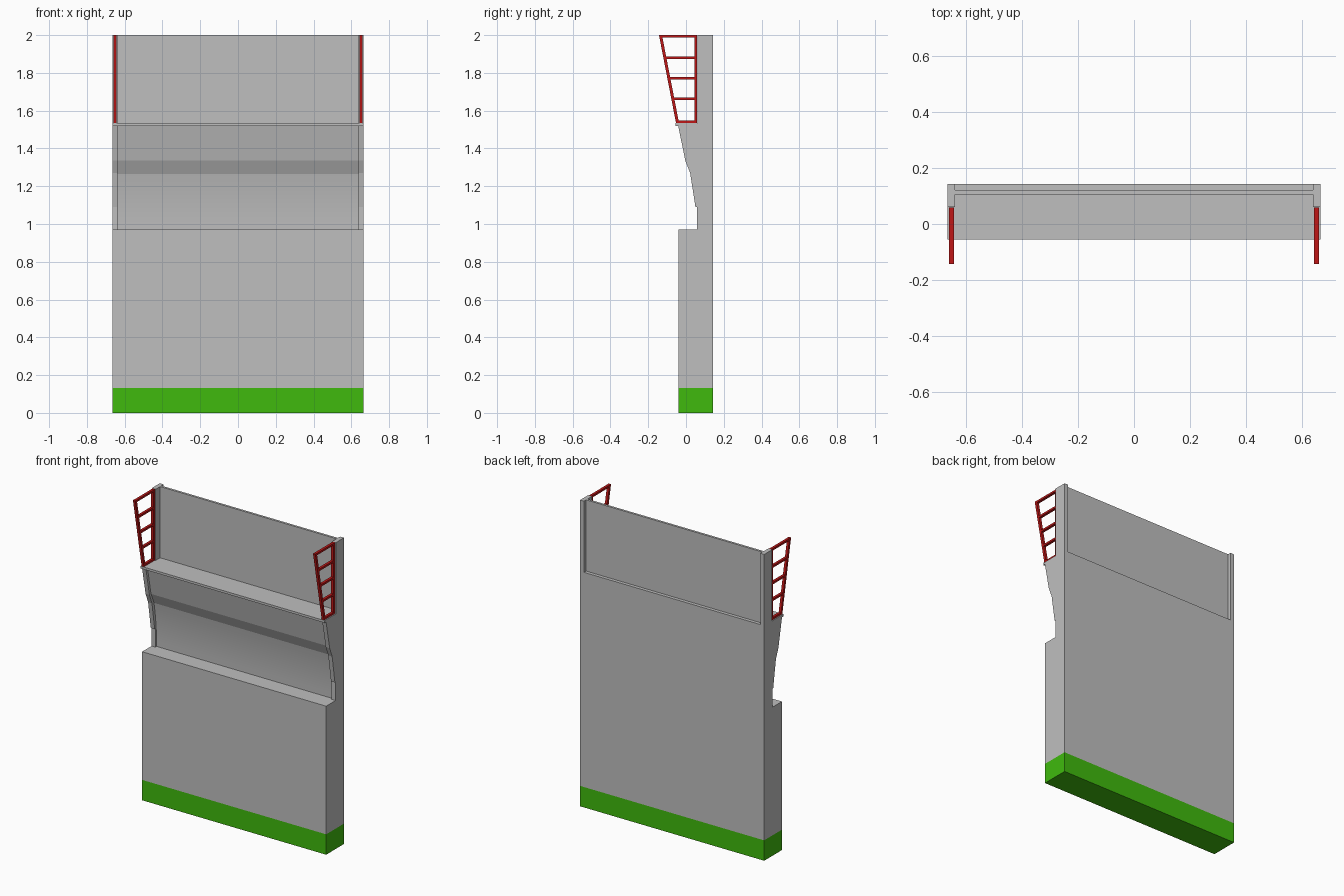
import bpy, bmesh
from mathutils import Vector

if "Cube" in bpy.data.objects:
    bpy.data.objects.remove(bpy.data.objects["Cube"])


def material(name, rgb):
    m = bpy.data.materials.new(name)
    m.use_nodes = True
    m.diffuse_color = (*rgb, 1)
    m.node_tree.nodes["Principled BSDF"].inputs["Base Color"].default_value = (*rgb, 1)
    return m


GREY = material("concrete grey", (0.52, 0.52, 0.52))
GREEN = material("grass green", (0.05, 0.49, 0.004))
RED = material("ladder red", (0.52, 0.008, 0.008))

HALF, INNER = 0.665, 0.637   # half width of wall, inner face of end posts
BACK, FRONT = 0.143, -0.04   # rear and front of the lower wall
SHELF = 1.535                # top of the shelf


def extrude_x(name, profile, x0, x1, mat):
    """Solid made by sweeping a (y, z) outline along x."""
    bm = bmesh.new()
    a = [bm.verts.new((x0, y, z)) for y, z in profile]
    b = [bm.verts.new((x1, y, z)) for y, z in profile]
    bm.faces.new(a)
    bm.faces.new(b)
    for i in range(len(a)):
        j = (i + 1) % len(a)
        bm.faces.new((a[i], a[j], b[j], b[i]))
    bmesh.ops.recalc_face_normals(bm, faces=bm.faces)
    mesh = bpy.data.meshes.new(name)
    bm.to_mesh(mesh)
    bm.free()
    mesh.materials.append(mat)
    obj = bpy.data.objects.new(name, mesh)
    bpy.context.collection.objects.link(obj)
    return obj


def box(name, x0, x1, y0, y1, z0, z1, mat):
    return extrude_x(name, [(y0, z0), (y1, z0), (y1, z1), (y0, z1)], x0, x1, mat)


def bar(name, p, q, width, x0, x1, mat):
    """Straight flat bar between two (y, z) points."""
    p, q = Vector(p), Vector(q)
    d = (q - p).normalized()
    n = Vector((-d.y, d.x)) * width / 2
    return extrude_x(name, [p - n, q - n, q + n, p + n], x0, x1, mat)


# Lower wall with green foot
box("green_foot", -HALF, HALF, FRONT, BACK, 0, 0.133, GREEN)
box("lower_wall", -HALF, HALF, FRONT, BACK, 0.133, 0.97, GREY)

# Curved wall face between the posts, easing to vertical at the bottom
steps = 8
curve = []
for i in range(steps + 1):
    t = i / steps
    curve.append((0.07 - 0.027 * t * t, 0.97 + 0.295 * t))
curved = extrude_x("curved_wall", [(BACK, 0.97)] + curve + [(BACK, 1.265)],
                   -INNER, INNER, GREY)
for poly in curved.data.polygons:
    poly.use_smooth = poly.normal.y < -0.9

# Overhanging band and the row of leaning panels above it
extrude_x("overhang_band", [(BACK, 1.265), (0.043, 1.265), (0.012, 1.335), (BACK, 1.335)],
          -INNER, INNER, GREY)
joints = [-INNER, -0.48, 0, 0.49, INNER]
for i, (x0, x1) in enumerate(zip(joints, joints[1:])):
    extrude_x(f"leaning_panel_{i + 1}",
              [(BACK, 1.335), (0.012, 1.335), (-0.024, 1.52), (BACK, 1.52)], x0, x1, GREY)

# Shelf and thin upper screen
box("shelf", -HALF, HALF, -0.056, BACK, 1.52, SHELF, GREY)
box("upper_screen", -INNER, INNER, 0.106, 0.121, SHELF, 2, GREY)

# End posts, shaped brackets and ladder frames on both sides
bracket = [(0.057, 1.09), (0.05, 1.09), (0.022, 1.27), (-0.004, 1.335),
           (-0.041, 1.52), (0.057, 1.52)]
for side, s in (("left", 1), ("right", -1)):
    box(f"{side}_lower_post", s * INNER, s * HALF, 0.057, BACK, 0.97, 1.52, GREY)
    box(f"{side}_upper_post", s * INNER, s * HALF, 0.06, BACK, SHELF, 2, GREY)
    extrude_x(f"{side}_bracket", bracket, s * INNER, s * HALF, GREY)

    x0, x1 = s * 0.642, s * 0.659
    box(f"{side}_ladder_rear_rail", x0, x1, 0.045, 0.059, SHELF, 2, RED)
    extrude_x(f"{side}_ladder_front_rail",
              [(-0.053, SHELF), (-0.037, SHELF), (-0.127, 2), (-0.143, 2)], x0, x1, RED)
    for i, z in enumerate((1.542, 1.663, 1.772, 1.88, 1.993)):
        y = -0.045 - 0.09 * (z - SHELF) / (2 - SHELF)
        bar(f"{side}_ladder_rung_{i + 1}", (y, z), (0.05, z), 0.013, x0, x1, RED)
